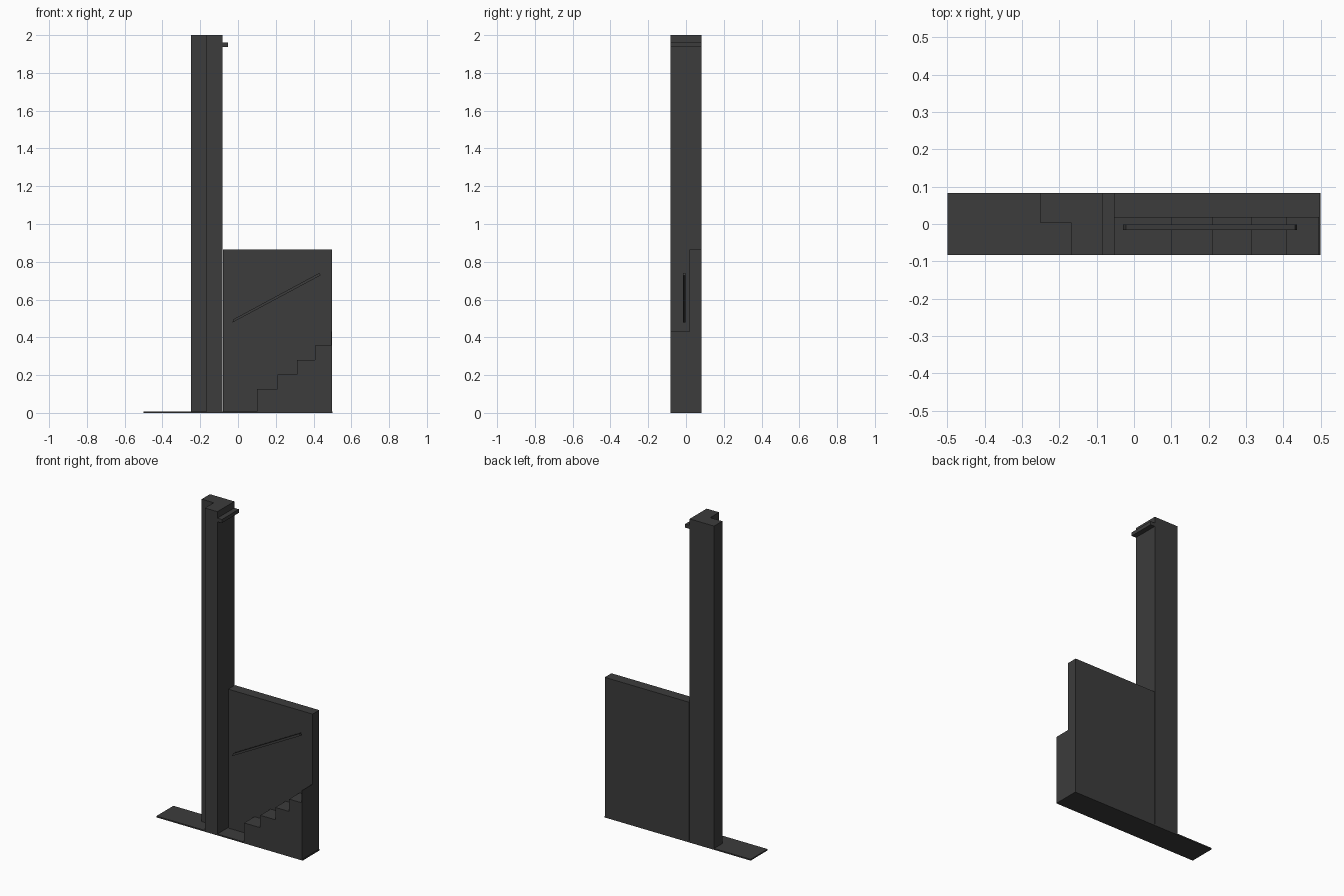
import bpy, bmesh
from mathutils import Vector

if "Cube" in bpy.data.objects:
    bpy.data.objects.remove(bpy.data.objects["Cube"])

dark = bpy.data.materials.new("dark_grey")
dark.diffuse_color = (0.045, 0.045, 0.045, 1)
dark.use_nodes = True
dark.node_tree.nodes["Principled BSDF"].inputs["Base Color"].default_value = dark.diffuse_color


def prism(name, outline, offset):
    """Extrude a closed outline of 3D points along offset."""
    bm = bmesh.new()
    face = bm.faces.new([bm.verts.new(p) for p in outline])
    ext = bmesh.ops.extrude_face_region(bm, geom=[face], use_keep_orig=True)
    moved = [g for g in ext["geom"] if isinstance(g, bmesh.types.BMVert)]
    bmesh.ops.translate(bm, verts=moved, vec=Vector(offset))
    bmesh.ops.recalc_face_normals(bm, faces=bm.faces[:])
    mesh = bpy.data.meshes.new(name)
    bm.to_mesh(mesh)
    bm.free()
    obj = bpy.data.objects.new(name, mesh)
    obj.data.materials.append(dark)
    bpy.context.collection.objects.link(obj)
    return obj


def box(name, x0, x1, y0, y1, z0, z1):
    return prism(name, [(x0, y0, z0), (x1, y0, z0), (x1, y1, z0), (x0, y1, z0)],
                 (0, 0, z1 - z0))


D = 0.083  # half depth of the whole model

# Thin floor plate
box("floor", -0.5, 0.5, -D, D, 0, 0.008)

# L-shaped tower, notched at the front left
plan = [(-0.25, D), (-0.25, 0.003), (-0.168, 0.003), (-0.168, -D), (-0.083, -D), (-0.083, D)]
prism("tower", [(x, y, 0.004) for x, y in plan], (0, 0, 1.996))

# Ledge near the tower top
box("top_ledge", -0.085, -0.052, -D, D, 1.938, 1.96)

# Wall behind the stairs
box("back_wall", -0.079, 0.497, 0.018, D, 0.004, 0.866)

# Stepped stair block, ending in a thin last riser
risers = [0.10, 0.21, 0.313, 0.408, 0.493]
profile = [(0.497, 0.004), (risers[0], 0.004)]
for i, x in enumerate(risers):
    z = 0.126 + 0.0765 * i
    if i:
        profile.append((x, z - 0.0765))
    profile.append((x, z))
profile.append((0.497, 0.432))
prism("stairs", [(x, -D, z) for x, z in profile], (0, D + 0.02, 0))

# Sloping handrail
rail = [(-0.03, 0.478), (0.437, 0.728), (0.431, 0.741), (-0.022, 0.497)]
prism("handrail", [(x, -0.016, z) for x, z in rail], (0, 0.014, 0))
